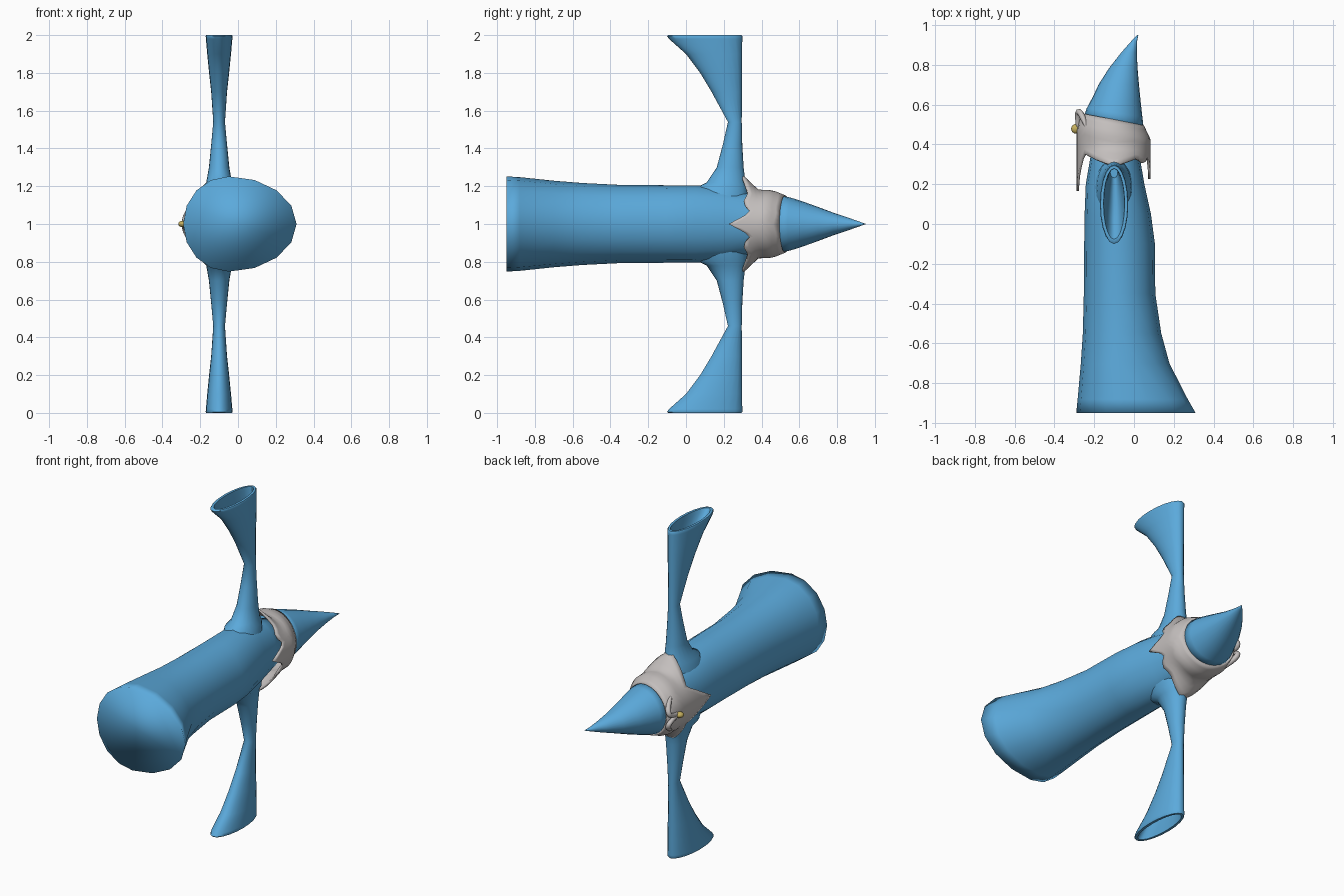
import bpy, bmesh, math
from mathutils import Vector

if "Cube" in bpy.data.objects:
    bpy.data.objects.remove(bpy.data.objects["Cube"])


def material(name, rgb):
    m = bpy.data.materials.new(name)
    m.diffuse_color = (*rgb, 1)
    m.use_nodes = True
    m.node_tree.nodes["Principled BSDF"].inputs["Base Color"].default_value = m.diffuse_color
    return m


BLUE = material("robe blue", (0.105, 0.40, 0.71))
GREY = material("beard grey", (0.55, 0.52, 0.51))
GOLD = material("nose gold", (0.56, 0.43, 0.11))


def loft(name, rings, mat, cap_start=False, cap_end=False, angle=None):
    """Skin a list of equal-length point rings."""
    bm = bmesh.new()
    loops = [[bm.verts.new(p) for p in r] for r in rings]
    n = len(loops[0])
    for a, b in zip(loops, loops[1:]):
        for i in range(n):
            j = (i + 1) % n
            bm.faces.new((a[i], a[j], b[j], b[i]))
    if cap_start:
        bm.faces.new(loops[0])
    if cap_end:
        bm.faces.new(loops[-1])
    bmesh.ops.recalc_face_normals(bm, faces=bm.faces)
    for f in bm.faces:
        f.smooth = True
    me = bpy.data.meshes.new(name)
    bm.to_mesh(me)
    bm.free()
    me.materials.append(mat)
    ob = bpy.data.objects.new(name, me)
    bpy.context.collection.objects.link(ob)
    if angle:
        bpy.context.view_layer.objects.active = ob
        ob.select_set(True)
        bpy.ops.object.shade_smooth_by_angle(angle=math.radians(angle))
        ob.select_set(False)
    return ob


def egg(y, left, right, mid, rz, n, tilt=0.0):
    """Cross-section across y, with its widest height at x = mid."""
    ring = []
    for i in range(n):
        t = 2 * math.pi * i / n
        c, s = math.cos(t), math.sin(t)
        x = mid + c * ((right - mid) if c > 0 else (mid - left))
        ring.append((x, y - tilt * c, 1 + rz * s))
    return ring


# Robe body with a wide, closed hem
robe = [(-0.95, -0.29, 0.31, -0.05, 0.252), (-0.88, -0.283, 0.27, -0.055, 0.248),
        (-0.70, -0.267, 0.178, -0.07, 0.229), (-0.55, -0.257, 0.137, -0.07, 0.217),
        (-0.35, -0.252, 0.107, -0.075, 0.207), (-0.10, -0.25, 0.105, -0.08, 0.205),
        (0.05, -0.248, 0.085, -0.085, 0.205), (0.20, -0.242, 0.052, -0.095, 0.195),
        (0.33, -0.22, 0.03, -0.10, 0.165), (0.46, -0.20, 0.01, -0.10, 0.13)]
loft("robe", [egg(*r, 16) for r in robe], BLUE, True, True)

# Sleeves: height above centre, near y, far y, half thickness
sleeve = [(0.10, 0.02, 0.33, 0.10), (0.195, 0.06, 0.325, 0.085), (0.22, 0.11, 0.315, 0.068),
          (0.30, 0.163, 0.305, 0.054), (0.42, 0.195, 0.298, 0.042), (0.54, 0.222, 0.295, 0.031),
          (0.70, 0.135, 0.296, 0.042), (0.80, 0.075, 0.296, 0.053), (0.90, 0.0, 0.297, 0.063),
          (0.98, -0.09, 0.298, 0.07), (0.995, -0.10, 0.298, 0.071), (1.0, -0.095, 0.294, 0.068),
          # hollow inside of the cuff
          (1.0, -0.077, 0.279, 0.053), (0.98, -0.06, 0.277, 0.051), (0.90, 0.025, 0.277, 0.045),
          (0.70, 0.155, 0.278, 0.028), (0.56, 0.232, 0.28, 0.018)]
for side, label in ((1, "upper"), (-1, "lower")):
    rings = []
    for h, y0, y1, w in sleeve:
        rings.append([(-0.10 + w * math.sin(2 * math.pi * i / 20),
                       (y0 + y1) / 2 + (y1 - y0) / 2 * math.cos(2 * math.pi * i / 20),
                       1 + side * h) for i in range(20)])
    loft(label + "_sleeve", rings, BLUE, True, True, 50)

# Pointed hat, leaning toward +x
hat = [(0.50, -0.255, 0.05, -0.10, 0.152), (0.56, -0.237, 0.042, -0.095, 0.138),
       (0.63, -0.205, 0.033, -0.085, 0.115), (0.70, -0.178, 0.025, -0.075, 0.09),
       (0.78, -0.127, 0.018, -0.055, 0.06), (0.86, -0.065, 0.014, -0.025, 0.033),
       (0.92, -0.012, 0.016, 0.002, 0.012), (0.95, 0.018, 0.022, 0.02, 0.001)]
tilts = (0.03, 0.022, 0.012, 0.0, 0.0, 0.0, 0.0, 0.0)
loft("hat", [egg(*h, 24, t) for h, t in zip(hat, tilts)], BLUE, True, True)

# Hair and beard collar: ragged edge of points, flared over the shoulders
EDGE = [(0, 0.225), (20, 0.345), (34, 0.30), (50, 0.33), (90, 0.295),
        (120, 0.325), (145, 0.355), (180, 0.165)]


def edge_y(deg):
    d = abs((deg + 180) % 360 - 180)
    for (a, ya), (b, yb) in zip(EDGE, EDGE[1:]):
        if d <= b:
            return ya + (yb - ya) * (d - a) / (b - a)


N = 48
collar = []
for k in range(9):
    f = k / 8
    ring = []
    for i in range(N):
        t = 2 * math.pi * i / N
        c, s = math.cos(t), math.sin(t)
        top = 0.525 - 0.03 * c
        y = top + (edge_y(math.degrees(t)) - top) * f
        bulge = min(1.0, (top - y) / 0.07)
        right = 0.15 + 0.033 * bulge
        left = 0.16 + 0.028 * bulge
        flare = max(0.0, (0.385 - y) / 0.09)
        rz = 0.152 + 0.028 * bulge + 0.085 * min(flare, 1.0) * s * s
        ring.append((-0.10 + c * (right if c > 0 else left), y, 1 + rz * s))
    collar.append(ring)
beard = loft("beard", collar, GREY, angle=50)
mod = beard.modifiers.new("thickness", "SOLIDIFY")
mod.thickness = 0.012
mod.offset = -1


# Curled moustache halves, tapered tubes around the nose
def tube(name, pts, radii, mat):
    cu = bpy.data.curves.new(name, "CURVE")
    cu.dimensions = "3D"
    cu.bevel_depth = 1.0
    cu.bevel_resolution = 2
    cu.resolution_u = 4
    cu.use_fill_caps = True
    sp = cu.splines.new("NURBS")
    sp.points.add(len(pts) - 1)
    for p, q, r in zip(sp.points, pts, radii):
        p.co = (*q, 1)
        p.radius = r
    sp.use_endpoint_u = True
    sp.order_u = 3
    cu.materials.append(mat)
    ob = bpy.data.objects.new(name, cu)
    bpy.context.collection.objects.link(ob)


for side, label in ((1, "upper"), (-1, "lower")):
    path = [(-0.28, 0.49, 0.005), (-0.285, 0.56, 0.015), (-0.272, 0.565, 0.05),
            (-0.25, 0.52, 0.085), (-0.235, 0.475, 0.11)]
    tube(label + "_moustache", [(x, y, 1 + side * z) for x, y, z in path],
         (0.012, 0.014, 0.016, 0.014, 0.005), GREY)

# Small round nose
bm = bmesh.new()
bmesh.ops.create_uvsphere(bm, u_segments=16, v_segments=10, radius=1)
for v in bm.verts:
    v.co = Vector((-0.292 + 0.024 * v.co.x, 0.478 + 0.024 * v.co.y, 1 + 0.017 * v.co.z))
for f in bm.faces:
    f.smooth = True
me = bpy.data.meshes.new("nose")
bm.to_mesh(me)
bm.free()
me.materials.append(GOLD)
bpy.context.collection.objects.link(bpy.data.objects.new("nose", me))
